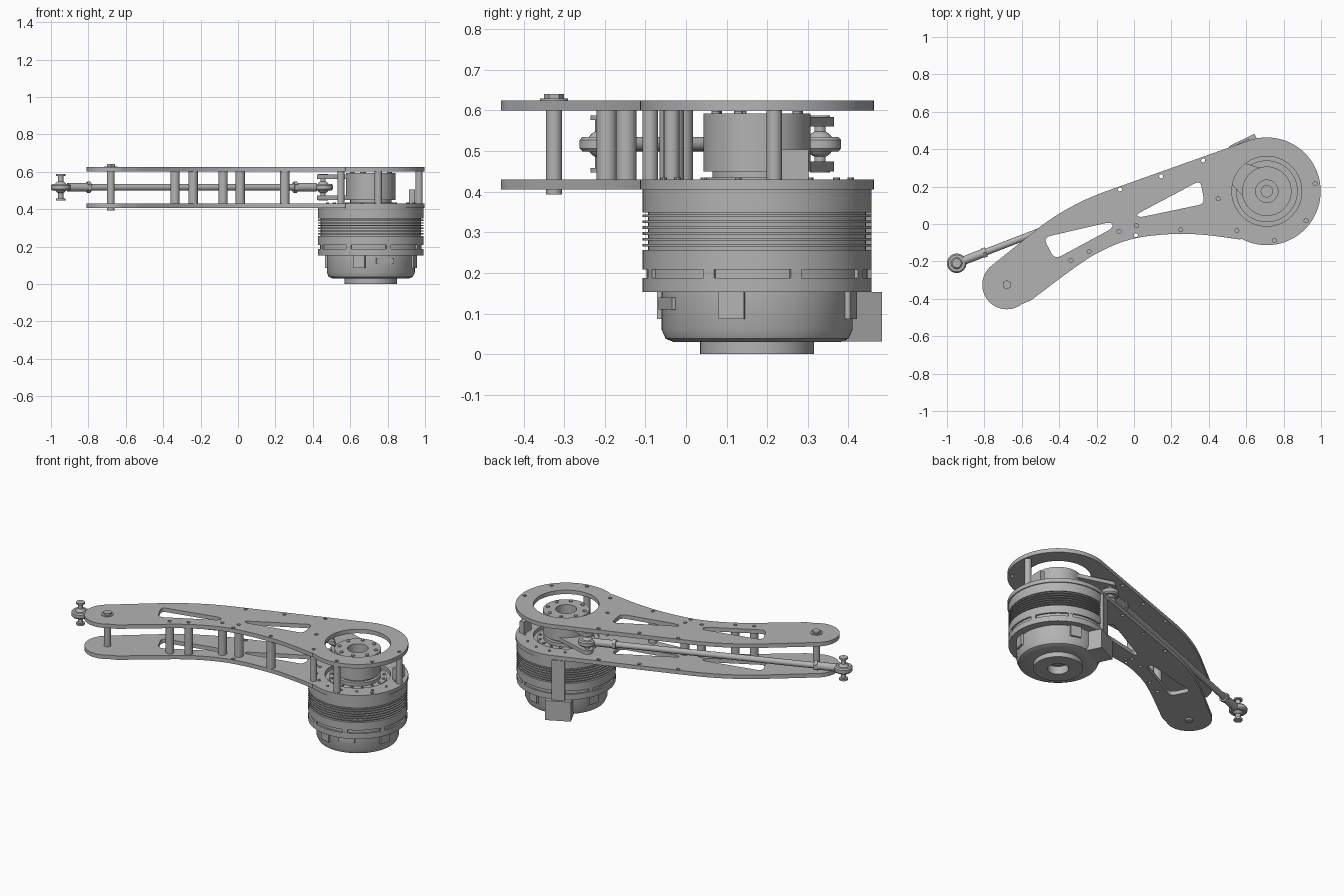
import bpy, bmesh, math
from mathutils import Vector, Matrix

if "Cube" in bpy.data.objects:
    bpy.data.objects.remove(bpy.data.objects["Cube"])

metal = bpy.data.materials.new("grey metal")
GREY = (0.45, 0.45, 0.45, 1)
metal.diffuse_color = GREY
metal.use_nodes = True
metal.node_tree.nodes["Principled BSDF"].inputs["Base Color"].default_value = GREY

AXIS = Vector((0.71, 0.175))
PIN = Vector((-0.68, -0.325))
ROD_Z = 0.517
parts = []


def add(name, mesh):
    ob = bpy.data.objects.new(name, mesh)
    bpy.context.collection.objects.link(ob)
    mesh.materials.clear()
    mesh.materials.append(metal)
    parts.append(ob)
    return ob


def from_bm(name, bm):
    bmesh.ops.recalc_face_normals(bm, faces=bm.faces)
    mesh = bpy.data.meshes.new(name)
    bm.to_mesh(mesh)
    bm.free()
    return add(name, mesh)


def rod(name, r, a, b, sides=24):
    a, b = Vector(a), Vector(b)
    d = b - a
    m = Matrix.Translation((a + b) / 2) @ d.to_track_quat("Z", "Y").to_matrix().to_4x4()
    bm = bmesh.new()
    bmesh.ops.create_cone(bm, cap_ends=True, segments=sides, radius1=r, radius2=r,
                          depth=d.length, matrix=m)
    return from_bm(name, bm)


def upright(name, r, xy, z0, z1, sides=24):
    return rod(name, r, (*xy, z0), (*xy, z1), sides)


def box(name, centre, size, angle=0):
    m = (Matrix.Translation(centre) @ Matrix.Rotation(angle, 4, "Z")
         @ Matrix.Diagonal((*size, 1)))
    bm = bmesh.new()
    bmesh.ops.create_cube(bm, size=1, matrix=m)
    return from_bm(name, bm)


def lathe(name, profile, xy, steps=72):
    """Spin a closed (radius, height) loop around a vertical axis."""
    bm = bmesh.new()
    vs = [bm.verts.new((r, 0, z)) for r, z in profile]
    es = [bm.edges.new((vs[i - 1], vs[i])) for i in range(len(vs))]
    bmesh.ops.spin(bm, geom=vs + es, axis=(0, 0, 1), cent=(0, 0, 0),
                   angle=math.tau, steps=steps)
    bmesh.ops.remove_doubles(bm, verts=bm.verts, dist=1e-5)
    bmesh.ops.translate(bm, verts=bm.verts, vec=(*xy, 0))
    return from_bm(name, bm)


def polar(centre, r, deg):
    a = math.radians(deg)
    return Vector((centre[0] + r * math.cos(a), centre[1] + r * math.sin(a)))


def arc(centre, r, start, end, n):
    return [polar(centre, r, start + (end - start) * i / n) for i in range(n + 1)]


def circle(centre, r, n):
    return arc(centre, r, 0, 360, n)[:-1]


def smooth_path(points, n=6):
    """Catmull-Rom samples through the inner points."""
    p, out = [Vector(q) for q in points], []
    for a, b, c, d in zip(p, p[1:], p[2:], p[3:]):
        for i in range(n):
            t = i / n
            out.append(0.5 * (2 * b + (c - a) * t + (2 * a - 5 * b + 4 * c - d) * t * t
                              + (3 * b - a - 3 * c + d) * t ** 3))
    return out


def rounded(points, r, n=5):
    p, out = [Vector(q) for q in points], []
    for i, b in enumerate(p):
        a, c = p[i - 1], p[(i + 1) % len(p)]
        s = b + (a - b).normalized() * min(r, (a - b).length * 0.45)
        e = b + (c - b).normalized() * min(r, (c - b).length * 0.45)
        out += [s.lerp(b, t).lerp(b.lerp(e, t), t) for t in (k / n for k in range(n + 1))]
    return out


def plate(name, loops, z0, z1):
    """Flat sheet: first loop is the outline, the rest are holes."""
    cu = bpy.data.curves.new(name, "CURVE")
    cu.dimensions, cu.fill_mode = "2D", "BOTH"
    cu.extrude = (z1 - z0) / 2
    for loop in loops:
        sp = cu.splines.new("POLY")
        sp.points.add(len(loop) - 1)
        for pt, v in zip(sp.points, loop):
            pt.co = (v[0], v[1], 0, 1)
        sp.use_cyclic_u = True
    tmp = bpy.data.objects.new(name + "_outline", cu)
    bpy.context.collection.objects.link(tmp)
    bpy.context.view_layer.update()
    mesh = bpy.data.meshes.new_from_object(
        tmp.evaluated_get(bpy.context.evaluated_depsgraph_get()))
    bpy.data.objects.remove(tmp)
    bm = bmesh.new()
    bm.from_mesh(mesh)
    bmesh.ops.remove_doubles(bm, verts=bm.verts, dist=1e-5)
    bmesh.ops.translate(bm, verts=bm.verts, vec=(0, 0, (z0 + z1) / 2))
    return from_bm(name, bm)


# Side plates of the arm
lower_edge = smooth_path([(0.6, -0.09), (0.567, -0.083), (0.35, -0.056), (0.165, -0.056),
                          (-0.02, -0.083), (-0.19, -0.152), (-0.34, -0.25),
                          (-0.58, -0.43), (-0.6, -0.44)])
upper_edge = smooth_path([(-0.77, -0.23), (-0.5, -0.013), (-0.315, 0.103),
                          (-0.13, 0.183), (0.1, 0.264)])
outline = (arc(AXIS, 0.288, 109, -118, 56) + lower_edge
           + arc(PIN, 0.131, -52, -230, 32) + upper_edge)
window_a = rounded([(0.01, 0.05), (0.355, 0.233), (0.378, 0.108), (0.03, 0.035)], 0.035)
window_b = rounded([(-0.485, -0.072), (-0.12, 0.012), (-0.11, -0.02), (-0.425, -0.19)], 0.04)
post_spots = [(-0.337, -0.195), (-0.24, -0.147), (-0.08, -0.04), (0.012, -0.008),
              (0.25, -0.03)]
thin_spots = [(0.55, -0.035), (0.75, -0.088), (0.968, 0.217)]
open_spots = [(-0.075, 0.185), (0.145, 0.255), (0.37, 0.34), (0.45, 0.136),
              (0.92, 0.018), (0.01, -0.06)]
holes = [circle(p, 0.011, 12) for p in post_spots + thin_spots + open_spots]
loops = [outline, circle(AXIS, 0.187, 56), window_a, window_b] + holes
plate("lower_plate", loops, 0.405, 0.43)
plate("upper_plate", loops, 0.6, 0.625)

# Spacer posts and end pin
for i, p in enumerate(post_spots + thin_spots):
    upright(f"post_{i + 1}", 0.025 if p in post_spots else 0.019, p, 0.43, 0.6)
upright("end_pin", 0.02, PIN, 0.393, 0.64)
upright("end_pin_washer", 0.035, PIN, 0.624, 0.629)
upright("end_pin_head", 0.025, PIN, 0.629, 0.64, 6)

# Motor housing with cooling ribs
profile = [(0.06, 0), (0.14, 0), (0.14, 0.03), (0.205, 0.03), (0.225, 0.038), (0.235, 0.06),
           (0.235, 0.153), (0.282, 0.153), (0.282, 0.188), (0.272, 0.188), (0.272, 0.208),
           (0.282, 0.208), (0.282, 0.257)]
for i in range(6):
    z = 0.262 + i * 0.0145
    profile += [(0.268, z - 0.005), (0.268, z + 0.003), (0.282, z + 0.003), (0.282, z + 0.0095)]
profile += [(0.268, 0.344), (0.268, 0.349), (0.282, 0.349), (0.282, 0.405), (0.06, 0.405)]
lathe("motor_housing", profile, AXIS)
for i in range(8):
    d = 20 + 45 * i
    box(f"band_clip_{i + 1}", (*polar(AXIS, 0.273, d), 0.198), (0.016, 0.028, 0.02),
        math.radians(d))
for i in range(4):
    d = -105 + 90 * i
    box(f"housing_tab_{i + 1}", (*polar(AXIS, 0.232, d), 0.12), (0.028, 0.064, 0.068),
        math.radians(d))
box("side_socket", (*polar(AXIS, 0.229, -71), 0.125), (0.02, 0.1, 0.03), math.radians(-71))

# Cable cover on the rear of the motor
cover = math.radians(116)
box("cable_strip", (*polar(AXIS, 0.283, 116), 0.28), (0.024, 0.075, 0.25), cover)
box("cable_box", (*polar(AXIS, 0.255, 116), 0.092), (0.1, 0.15, 0.122), cover)

# Output hub, bolt circles and centre shaft
lathe("motor_flange", [(0.06, 0.4), (0.165, 0.4), (0.165, 0.415), (0.13, 0.415),
                       (0.13, 0.435), (0.06, 0.435)], AXIS)
lathe("output_hub", [(0.06, 0.43), (0.11, 0.43), (0.11, 0.45), (0.132, 0.45),
                     (0.132, 0.593), (0.06, 0.593)], AXIS)
upright("centre_shaft", 0.033, AXIS, 0.04, 0.46)
upright("centre_core", 0.061, AXIS, 0.05, 0.42)
for i in range(8):
    upright(f"hub_bolt_{i + 1}", 0.011, polar(AXIS, 0.108, 45 * i + 20), 0.585, 0.599, 12)
for i in range(16):
    upright(f"flange_bolt_{i + 1}", 0.008, polar(AXIS, 0.15, 22.5 * i), 0.41, 0.421, 10)
    upright(f"rim_bolt_{i + 1}", 0.008, polar(AXIS, 0.235, 22.5 * i + 11), 0.425, 0.435, 10)
for i in range(6):
    upright(f"base_bolt_{i + 1}", 0.01, polar(AXIS, 0.1, 60 * i), -0.0, 0.01, 10)
box("sensor_block", (0.93, 0.265, 0.467), (0.03, 0.072, 0.075))

# Crank arms that hold the push rod
far = Vector((0.455, 0.33))
near = Vector((-0.948, -0.21))
turn = math.degrees(math.atan2(far.y - AXIS.y, far.x - AXIS.x))
link = arc(AXIS, 0.11, turn + 75, turn + 285, 24) + arc(far, 0.034, turn - 75, turn + 75, 16)
for name, z in (("lower_crank", 0.45), ("upper_crank", 0.56)):
    plate(name, [link, circle(AXIS, 0.07, 32)], z, z + 0.024)

# Push rod with a ball joint at each end
u = (far - near).normalized()


def along(start, dist):
    return (*(start + u * dist), ROD_Z)


rod("push_rod", 0.018, along(near, 0.1), along(far, -0.1))
for name, c, s in (("near", near, 1), ("far", far, -1)):
    rod(name + "_rod_neck", 0.023, along(c, s * 0.04), along(c, s * 0.15))
    rod(name + "_rod_nut", 0.03, along(c, s * 0.15), along(c, s * 0.17), 6)
    lathe(name + "_joint_ring", [(0.03, ROD_Z - 0.018), (0.045, ROD_Z - 0.018),
                                 (0.052, ROD_Z - 0.01), (0.052, ROD_Z + 0.01),
                                 (0.045, ROD_Z + 0.018), (0.03, ROD_Z + 0.018)], c, 36)
    bm = bmesh.new()
    bmesh.ops.create_uvsphere(bm, u_segments=24, v_segments=14, radius=0.034,
                              matrix=Matrix.Translation((*c, ROD_Z)))
    from_bm(name + "_joint_ball", bm)
    upright(name + "_joint_bolt", 0.014, c, 0.45, 0.585)
    for k, z in enumerate((0.447, 0.577)):
        upright(f"{name}_joint_cap_{k + 1}", 0.025, c, z, z + 0.011)

# Smooth round sides, sharp edges kept
bpy.ops.object.select_all(action="DESELECT")
for ob in parts:
    ob.select_set(True)
bpy.context.view_layer.objects.active = parts[0]
bpy.ops.object.shade_smooth_by_angle(angle=math.radians(30))
